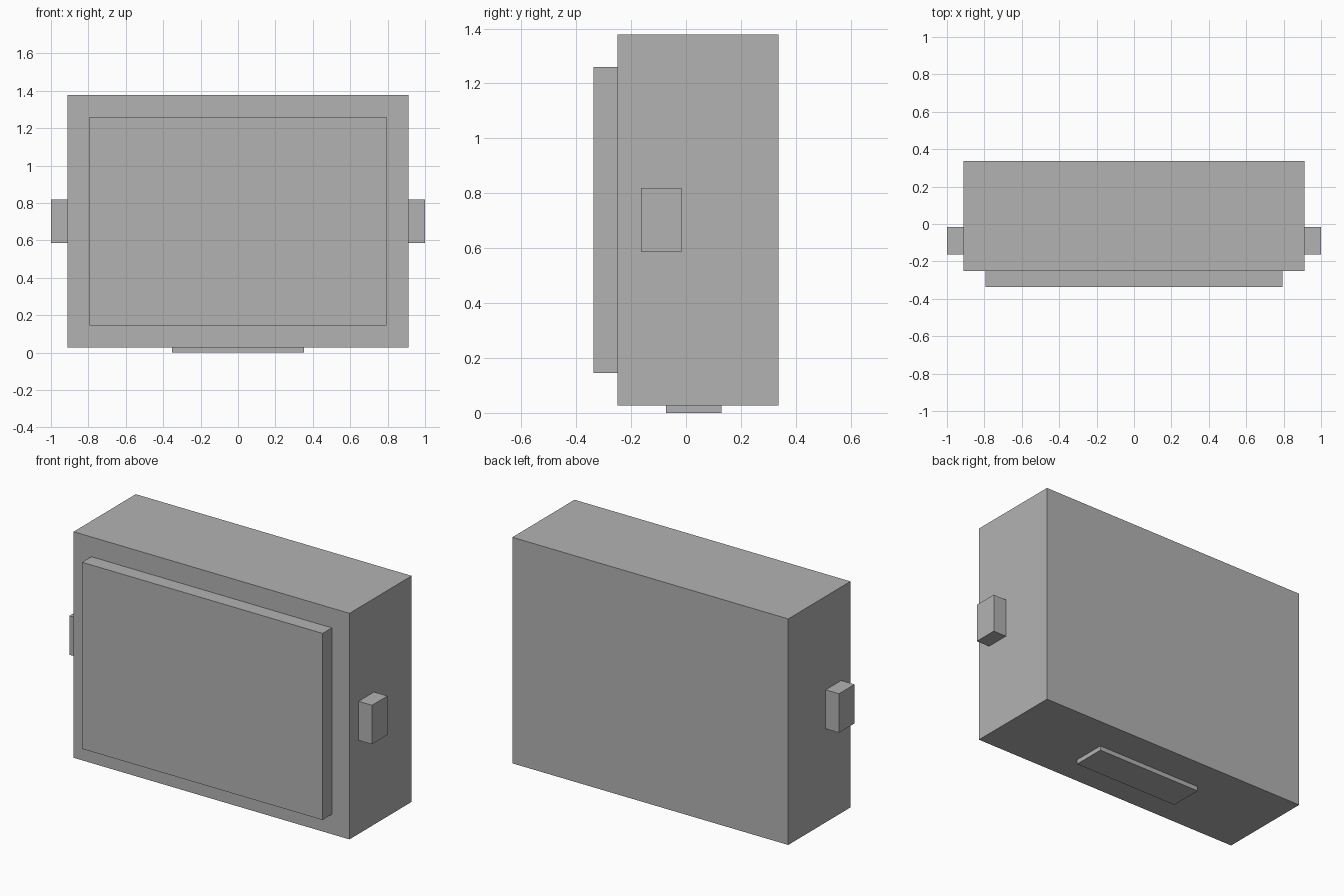
import bpy
from mathutils import Matrix, Vector
import bmesh

cube = bpy.data.objects.get("Cube")
if cube:
    bpy.data.objects.remove(cube, do_unlink=True)

# Single grey material
grey = bpy.data.materials.new("plain grey")
grey.use_nodes = True
colour = (0.45, 0.45, 0.45, 1)
grey.diffuse_color = colour
grey.node_tree.nodes["Principled BSDF"].inputs["Base Color"].default_value = colour


def box(name, x, y, z):
    """Add a box spanning the given (low, high) ranges."""
    low, high = (Vector(c) for c in zip(x, y, z))
    bm = bmesh.new()
    bmesh.ops.create_cube(bm, size=1, matrix=Matrix.LocRotScale(
        (low + high) / 2, None, high - low))
    mesh = bpy.data.meshes.new(name)
    bm.to_mesh(mesh)
    bm.free()
    mesh.materials.append(grey)
    obj = bpy.data.objects.new(name, mesh)
    bpy.context.collection.objects.link(obj)
    return obj


BODY_X, BODY_FRONT, BODY_BASE = 0.912, -0.25, 0.027

# Main case, raised front panel and base plate
box("case", (-BODY_X, BODY_X), (BODY_FRONT, 0.337), (BODY_BASE, 1.378))
box("front_panel", (-0.795, 0.795), (-0.337, BODY_FRONT), (0.145, 1.26))
box("base_plate", (-0.352, 0.352), (-0.072, 0.13), (0, BODY_BASE))

# Side lugs
for name, x in (("left_lug", (BODY_X, 1)), ("right_lug", (-1, -BODY_X))):
    box(name, x, (-0.163, -0.017), (0.586, 0.819))
